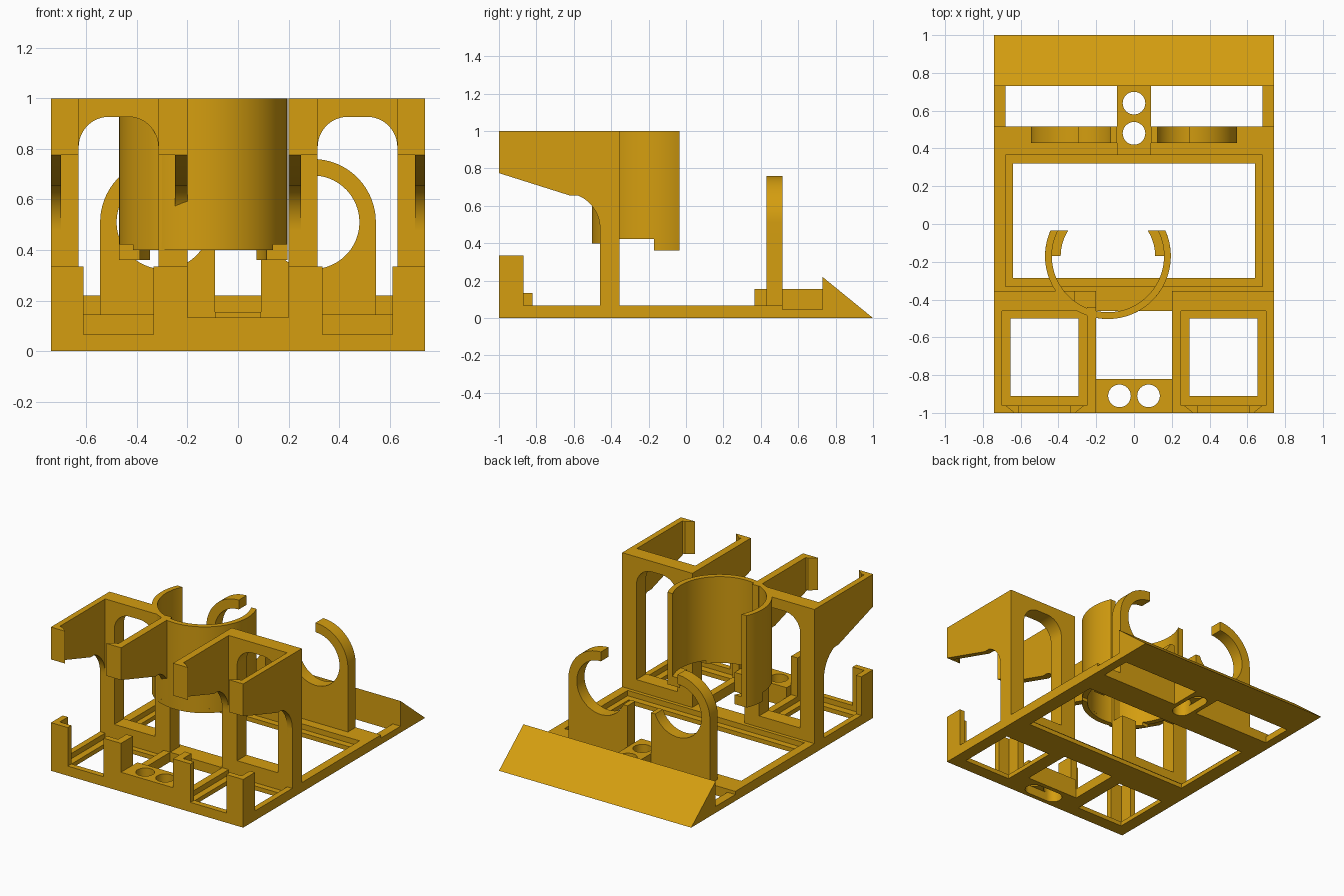
import bpy, bmesh, math

if "Cube" in bpy.data.objects:
    bpy.data.objects.remove(bpy.data.objects["Cube"])

amber = bpy.data.materials.new("amber_plastic")
amber.diffuse_color = (0.66, 0.34, 0.005, 1)
amber.use_nodes = True
amber.node_tree.nodes["Principled BSDF"].inputs["Base Color"].default_value = amber.diffuse_color


def arc(cx, cy, r, a0, a1, n=24):
    """Points along an arc, angles in degrees."""
    out = []
    for i in range(n + 1):
        a = math.radians(a0 + (a1 - a0) * i / n)
        out.append((cx + r * math.cos(a), cy + r * math.sin(a)))
    return out


def prism(name, pts, lo, hi, axis="z"):
    """Extrude a 2D outline along one axis between lo and hi."""
    place = {"z": lambda u, v, w: (u, v, w),
             "y": lambda u, v, w: (u, w, v),
             "x": lambda u, v, w: (w, u, v)}[axis]
    bm = bmesh.new()
    a = [bm.verts.new(place(u, v, lo)) for u, v in pts]
    b = [bm.verts.new(place(u, v, hi)) for u, v in pts]
    bm.faces.new(a)
    bm.faces.new(b[::-1])
    n = len(pts)
    for i in range(n):
        j = (i + 1) % n
        bm.faces.new((a[j], a[i], b[i], b[j]))
    bmesh.ops.recalc_face_normals(bm, faces=bm.faces)
    me = bpy.data.meshes.new(name)
    bm.to_mesh(me)
    bm.free()
    me.materials.append(amber)
    ob = bpy.data.objects.new(name, me)
    bpy.context.collection.objects.link(ob)
    return ob


def box(name, x0, x1, y0, y1, z0, z1):
    return prism(name, [(x0, y0), (x1, y0), (x1, y1), (x0, y1)], z0, z1)


def activate(ob):
    bpy.ops.object.select_all(action="DESELECT")
    ob.select_set(True)
    bpy.context.view_layer.objects.active = ob


def cut(ob, *cutters):
    for c in cutters:
        m = ob.modifiers.new("cut", "BOOLEAN")
        m.operation, m.solver, m.object = "DIFFERENCE", "EXACT", c
        activate(ob)
        bpy.ops.object.modifier_apply(modifier=m.name)
        bpy.data.objects.remove(c)


def smooth(ob):
    activate(ob)
    bpy.ops.object.shade_smooth_by_angle(angle=math.radians(30))


def hole(x, y):
    return prism("hole_cutter", arc(x, y, 0.06, 0, 348.75, 31), -0.1, 0.4)


# Base plate with stepped windows
base = box("base_plate", -0.74, 0.74, -1, 0.515, 0, 0.067)
cut(base,
    box("c", -0.68, 0.68, -0.33, 0.365, 0.03, 0.2),
    box("c", -0.64, 0.64, -0.285, 0.32, -0.1, 0.2),
    box("c", -0.2, 0.2, -0.82, -0.46, -0.1, 0.2),
    box("c", -0.15, 0.15, -0.97, -0.85, -0.1, 0.2),
    box("c", -0.06, 0.06, 0.40, 0.6, -0.1, 0.2))
for s in (-1, 1):
    x = sorted((s * 0.25, s * 0.70))
    h = sorted((s * 0.295, s * 0.655))
    cut(base, box("c", *x, -0.96, -0.46, 0.03, 0.2),
        box("c", *h, -0.91, -0.5, -0.1, 0.2))

# Cable plates with two holes and a slot underneath
front_plate = box("front_cable_plate", -0.2, 0.2, -1, -0.82, 0, 0.134)
slot = prism("c", arc(0.077, -0.91, 0.06, -90, 90, 16) + arc(-0.077, -0.91, 0.06, 90, 270, 16), -0.1, 0.06)
cut(front_plate, hole(-0.077, -0.91), hole(0.077, -0.91), slot)
rear_plate = box("rear_cable_plate", -0.09, 0.09, 0.365, 0.74, 0, 0.155)
slot = prism("c", arc(0, 0.64, 0.06, 0, 180, 16) + arc(0, 0.48, 0.06, 180, 360, 16), -0.1, 0.06)
cut(rear_plate, hole(0, 0.48), hole(0, 0.64), slot)
smooth(front_plate)
smooth(rear_plate)

# Rear wedge
prism("rear_wedge", [(0.73, 0), (1, 0), (0.73, 0.22)], -0.74, 0.74, "x")

# Arm outline, slanted below with a fillet into the wall
arm = [(-1, 1), (-1, 0.775), (-0.62, 0.655)] + \
      arc(-0.65, 0.48, 0.19, 72, 0, 14)[1:] + [(-0.46, 0.4), (-0.44, 0.4), (-0.44, 1)]

TX, TY = -0.138, -0.17  # tube centre
for s, side in ((-1, "left"), (1, "right")):
    def sx(a, b):
        return sorted((s * a, s * b))

    # Side rail beside the rear slot
    box(side + "_rear_rail", *sx(0.68, 0.74), 0.51, 0.74, 0, 0.045)

    # Open ring holder
    ring = [(0.09, 0), (0.545, 0)] + arc(0.295, 0.51, 0.25, 0, 90) + \
        arc(0.295, 0.51, 0.185, 90, -158, 48) + [(0.09, 0.44)]
    smooth(prism(side + "_ring_holder", [(s * u, v) for u, v in ring], 0.43, 0.515, "y"))

    # Upright wall with rounded opening
    wall = box(side + "_wall", *sx(0.2, 0.74), -0.46, -0.355, 0, 1)
    opening = [(0.315, 0.146), (0.63, 0.146)] + arc(0.51, 0.807, 0.12, 0, 90, 12) + \
        arc(0.435, 0.807, 0.12, 90, 180, 12)
    cut(wall, prism("c", [(s * u, v) for u, v in opening], -0.6, -0.2, "y"))
    if s < 0:
        cut(wall, prism("c", arc(TX, TY, 0.31, 0, 354.375, 63), 0.41, 1.2))
    smooth(wall)

    # Arms with hooks above, corner brackets below
    for (a, b), hook, post, tag in (((0.70, 0.74), (0.63, 0.74), (0.61, 0.74), "outer"),
                                    ((0.20, 0.25), (0.20, 0.315), (0.20, 0.335), "inner")):
        name = side + "_" + tag
        smooth(prism(name + "_arm", arm, *sx(a, b), "x"))
        for (p, q), z0, z1, part in ((hook, 0.775, 1, "_hook"), (post, 0, 0.335, "_post")):
            # lip face, bevelled on its inner free edge
            if tag == "outer":
                o = [(q, -1), (p, -1), (p + 0.05, -0.96), (q, -0.96)]
            else:
                o = [(p, -1), (q, -1), (q - 0.05, -0.96), (p, -0.96)]
            if part == "_post":
                o = [(p, -1), (q, -1), (q, -0.96), (p, -0.96)]
            prism(name + part, [(s * u, v) for u, v in o], z0, z1)
        box(name + "_post_side", *sx(a, b), -1, -0.87, 0, 0.335)

# Cup holder tube, open at the back


def sector(name, r_out, r_in, y_cut, z0, z1):
    ao = math.degrees(math.asin((y_cut - TY) / r_out))
    ai = math.degrees(math.asin((y_cut - TY) / r_in))
    pts = arc(TX, TY, r_out, 180 - ao, 360 + ao, 64) + arc(TX, TY, r_in, 360 + ai, 180 - ai, 64)
    ob = prism(name, pts, z0, z1)
    smooth(ob)
    return ob


sector("cup_tube", 0.333, 0.297, -0.035, 0.422, 1)
sector("cup_tube_front_rim", 0.333, 0.297, -0.355, 0.4, 0.43)

# Support lips under the tube ends
lip_end = math.degrees(math.asin(0.135 / 0.25))
out_end = math.degrees(math.asin(0.135 / 0.333))
for s, side in ((-1, "left"), (1, "right")):
    pts = arc(0, 0, 0.333, 0, out_end, 10) + arc(0, 0, 0.25, lip_end, 0, 10)
    smooth(prism(side + "_cup_lip", [(TX + s * u, TY + v) for u, v in pts], 0.36, 0.425))
